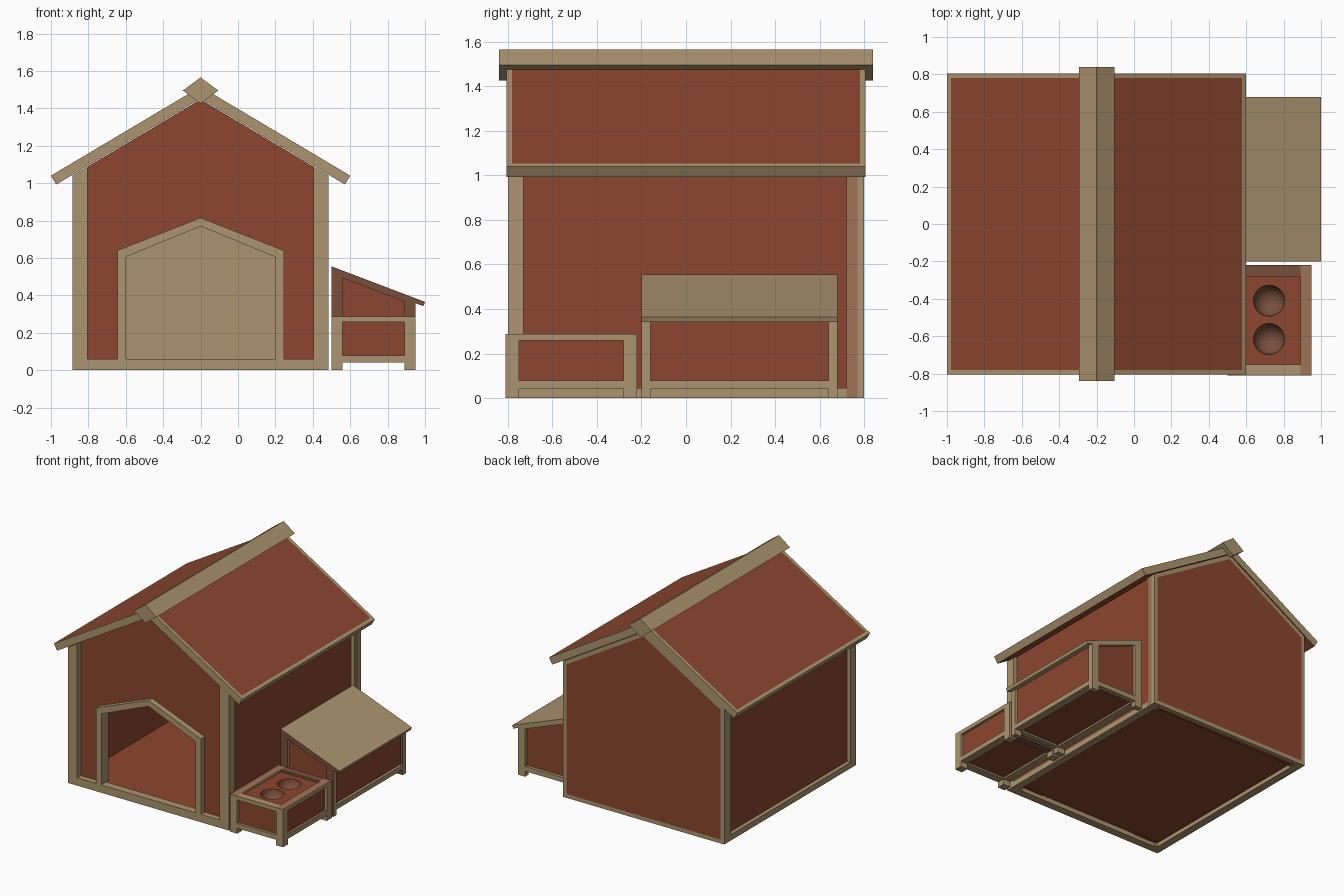
import bpy, bmesh, math
from mathutils import Matrix

if "Cube" in bpy.data.objects:
    bpy.data.objects.remove(bpy.data.objects["Cube"])

CX = -0.2                 # house centre line
SLOPE = 0.595             # house roof slope
NRM = math.hypot(1, SLOPE)


def colour(name, rgb):
    m = bpy.data.materials.new(name)
    lin = [(c / 255 / 12.92) if c < 11 else ((c / 255 + 0.055) / 1.055) ** 2.4 for c in rgb]
    m.diffuse_color = (*lin, 1)
    m.use_nodes = True
    m.node_tree.nodes["Principled BSDF"].inputs["Base Color"].default_value = m.diffuse_color
    return m


RED = colour("red_wood", (140, 71, 46))
TAN = colour("tan_trim", (172, 148, 110))
MID = colour("worn_trim", (160, 115, 86))
DARK = colour("brown_trim", (121, 80, 60))
MATS = [RED, TAN, MID, DARK]


def finish(name, bm, mat, rule=None):
    bmesh.ops.recalc_face_normals(bm, faces=bm.faces)
    for f in bm.faces:
        f.normal_update()
        if f.material_index == 0:
            f.material_index = MATS.index(mat)
        if rule:
            m = rule(f)
            if m:
                f.material_index = MATS.index(m)
    me = bpy.data.meshes.new(name)
    bm.to_mesh(me)
    bm.free()
    for m in MATS:
        me.materials.append(m)
    ob = bpy.data.objects.new(name, me)
    bpy.context.collection.objects.link(ob)
    return ob


def prism_bm(profile, y0, y1):
    bm = bmesh.new()
    f = bm.faces.new([bm.verts.new((x, y0, z)) for x, z in profile])
    r = bmesh.ops.extrude_face_region(bm, geom=[f])
    vs = [v for v in r["geom"] if isinstance(v, bmesh.types.BMVert)]
    bmesh.ops.translate(bm, verts=vs, vec=(0, y1 - y0, 0))
    bmesh.ops.recalc_face_normals(bm, faces=bm.faces)
    return bm


def prism(name, profile, y0, y1, mat, rule=None):
    return finish(name, prism_bm(profile, y0, y1), mat, rule)


def box(name, x0, x1, y0, y1, z0, z1, mat, rule=None):
    return prism(name, [(x0, z0), (x1, z0), (x1, z1), (x0, z1)], y0, y1, mat, rule)


def inset_panel(name, profile, y0, y1, pick, width):
    """Tan slab with a red field inset in the face chosen by pick."""
    bm = prism_bm(profile, y0, y1)
    f = max(bm.faces, key=pick)
    bmesh.ops.inset_region(bm, faces=[f], thickness=width, use_even_offset=True)
    keep = f.index
    bm.faces.index_update()
    centre = f.calc_center_median().copy()
    return finish(name, bm, TAN, lambda g: RED if (g.calc_center_median() - centre).length < 1e-4
                  or g.normal.z < -0.75 and abs(g.normal.y) < 0.1 and "roof" in name else None)


def under(x):             # underside of the house roof
    return 1.448 - SLOPE * abs(x - CX)


# house walls
HW = 0.685
door = [(CX - 0.42, 0.03), (CX - 0.42, 0.615), (CX, 0.785), (CX + 0.42, 0.615), (CX + 0.42, 0.03)]
xl, xr = CX - HW + 0.04, CX + HW - 0.04
prism("front_wall", [(xl, 0.03)] + door + [(xr, 0.03), (xr, under(xr)), (CX, under(CX)), (xl, under(xl))],
      -0.755, -0.72, RED)
xl, xr = CX - HW, CX + HW
inset_panel("back_wall", [(xl, 0), (xr, 0), (xr, under(xr)), (CX, under(CX)), (xl, under(xl))],
            0.77, 0.80, lambda f: f.normal.y, 0.03)
box("house_floor", CX - HW + 0.05, CX + HW - 0.05, -0.75, 0.77, 0.035, 0.055, RED)

# door frame
prism("door_frame", [(CX - 0.445, 0.06), (CX - 0.445, 0.64), (CX, 0.815), (CX + 0.445, 0.64), (CX + 0.445, 0.06),
                     (CX + 0.40, 0.06), (CX + 0.40, 0.605), (CX, 0.77), (CX - 0.40, 0.605), (CX - 0.40, 0.06)],
      -0.80, -0.715, TAN)
box("front_sill", CX - HW + 0.08, CX + HW - 0.08, -0.80, -0.74, 0, 0.06, TAN)
box("back_sill", CX - HW + 0.06, CX + HW - 0.06, 0.74, 0.77, 0, 0.05, RED)

# mirrored house parts: side walls, posts, sills and roof halves
for side, s in (("left", -1), ("right", 1)):
    def strip(a, b, z0):
        a, b = CX + s * a, CX + s * b
        return [(a, z0), (b, z0), (b, under(b)), (a, under(a))]
    prism(side + "_wall", strip(HW - 0.065, HW - 0.03, 0.03), -0.73, 0.77, RED)
    prism(side + "_front_post", strip(HW - 0.08, HW, 0), -0.80, -0.73, TAN)
    prism(side + "_back_post", strip(HW - 0.08, HW, 0), 0.72, 0.77, TAN,
          lambda f: MID if f.normal.x > 0.9 else None)
    sill = sorted((CX + s * (HW - 0.06), CX + s * HW))
    box(side + "_sill", *sill, -0.73, 0.72, 0, 0.045, TAN)
    t = 0.055
    roof = [(CX, 1.516), (CX + s * 0.8, 1.04),
            (CX + s * (0.8 - t * SLOPE / NRM), 1.04 - t / NRM), (CX, 1.516 - t * NRM)]
    inset_panel(side + "_roof", roof, -0.805, 0.805, lambda f: f.normal.z, 0.025)

# ridge beam
prism("ridge_beam", [(CX, 1.425), (CX + 0.095, 1.495), (CX, 1.565), (CX - 0.095, 1.495)], -0.84, 0.84, TAN)

# feeder box with two bowls
X0, X1, Y0, Y1 = 0.50, 0.95, -0.81, -0.22
W = 0.06
feeder = box("feeder_body", X0 + 0.02, X1 - 0.02, Y0 + 0.02, Y1 - 0.02, 0.055, 0.272, RED)
for i, y in enumerate((-0.615, -0.41)):
    bm = bmesh.new()
    bmesh.ops.create_uvsphere(bm, u_segments=32, v_segments=16, radius=0.083,
                              matrix=Matrix.Translation((0.722, y, 0.272)) @ Matrix.Rotation(0.01, 4, 'Z'))
    for f in bm.faces:
        f.smooth = True
    cutter = finish("bowl_cutter_%d" % i, bm, DARK)
    cutter.hide_render = True
    mod = feeder.modifiers.new("bowl", 'BOOLEAN')
    mod.object = cutter
    mod.operation = 'DIFFERENCE'
    mod.solver = 'EXACT'
    bpy.context.view_layer.objects.active = feeder
    bpy.ops.object.modifier_apply(modifier=mod.name)
    bpy.data.objects.remove(cutter)

for xn, x in (("inner", X0), ("outer", X1 - W)):
    for yn, y in (("front", Y0), ("back", Y1 - W)):
        box("feeder_%s_%s_leg" % (xn, yn), x, x + W, y, y + W, 0, 0.288, TAN,
            lambda f: MID if f.normal.z > 0.9 else None)
    for zn, z0, z1 in (("top", 0.258, 0.288), ("bottom", 0.042, 0.078)):
        box("feeder_%s_%s_rail" % (xn, zn), x, x + W, Y0 + W, Y1 - W, z0, z1, TAN,
            lambda f: MID if f.normal.z > 0.9 else None)
for yn, y in (("front", Y0), ("back", Y1 - W)):
    for zn, z0, z1 in (("top", 0.258, 0.288), ("bottom", 0.042, 0.078)):
        box("feeder_%s_%s_rail" % (yn, zn), X0 + W, X1 - W, y, y + W, z0, z1, DARK if yn == "back" else TAN)

# nest box with sloping lid
Y0, Y1, W2 = -0.20, 0.68, 0.04


def lid(x, d=0.0):        # lid top height, lowered by d
    return 0.555 - 0.38 * (x - 0.5) - d


def front_dark(f):        # worn front side of the nest box
    return DARK if f.normal.y < -0.9 and f.calc_center_median().z > 0.15 else None


prism("nest_lid", [(0.5, lid(0.5)), (1.0, lid(1.0)), (0.991, lid(0.991, 0.026)), (0.5, lid(0.5, 0.026))],
      Y0, Y1, TAN, front_dark)
prism("nest_body", [(0.52, 0.055), (0.93, 0.055), (0.93, lid(0.93, 0.025)), (0.52, lid(0.52, 0.025))],
      Y0 + 0.025, Y1 - 0.025, RED)
for yn, y in (("front", Y0), ("back", Y1 - W2)):
    for xn, x in (("inner", X0), ("outer", X1 - W)):
        prism("nest_%s_%s_leg" % (xn, yn), [(x, 0), (x + W, 0), (x + W, lid(x + W, 0.026)), (x, lid(x, 0.026))],
              y, y + W2, TAN, front_dark)
    a, b = X0 + W, X1 - W
    prism("nest_%s_top_rail" % yn, [(a, lid(a, 0.04)), (b, lid(b, 0.04)), (b, lid(b, 0.026)), (a, lid(a, 0.026))],
          y, y + W2, TAN, front_dark)
    box("nest_%s_bottom_rail" % yn, a, b, y, y + W2, 0.042, 0.078, TAN)
for xn, x in (("inner", X0), ("outer", X1 - W)):
    box("nest_%s_bottom_rail" % xn, x, x + W, Y0 + W2, Y1 - W2, 0.042, 0.078, TAN)
